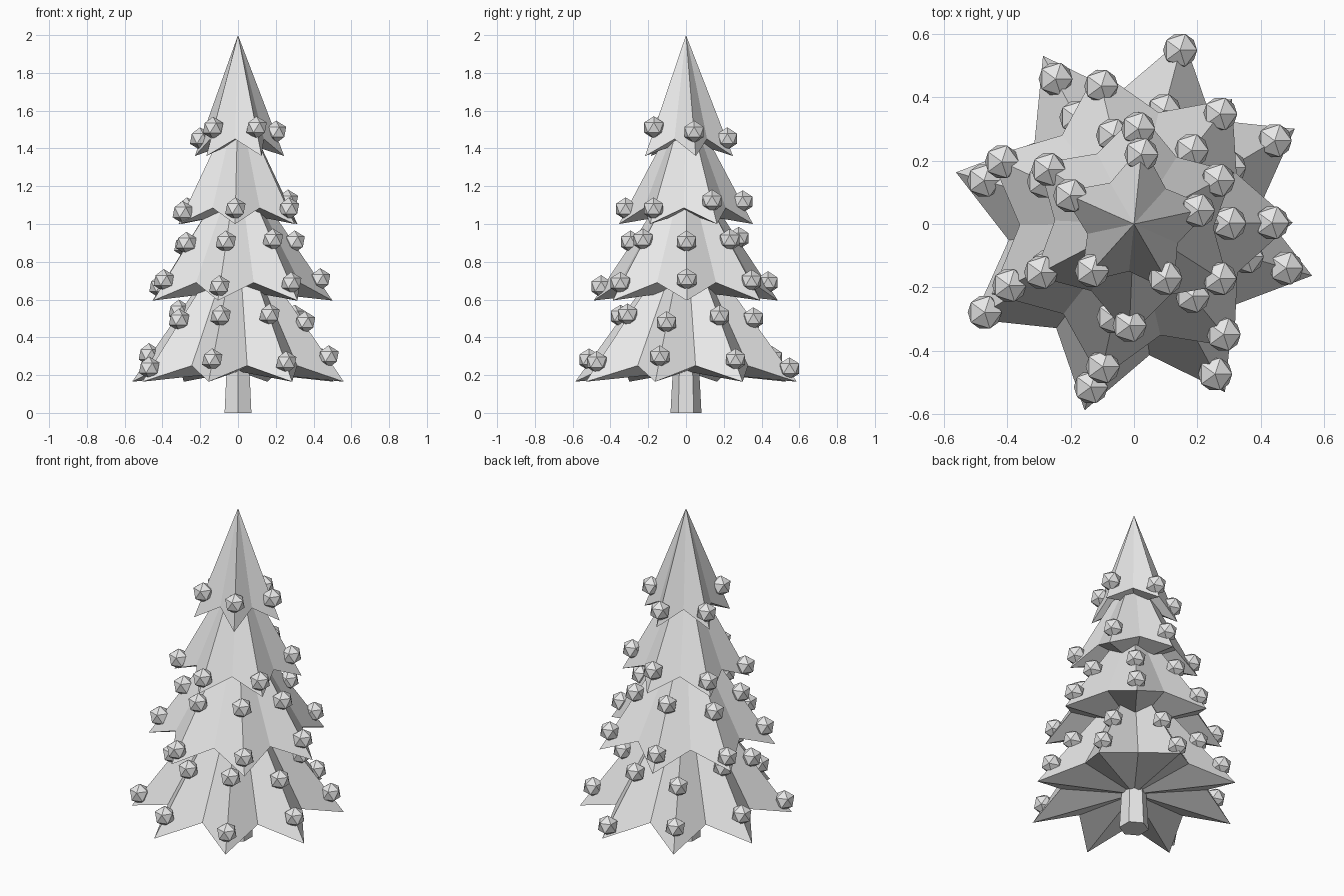
import bpy, bmesh, math
from mathutils import Vector

if "Cube" in bpy.data.objects:
    bpy.data.objects.remove(bpy.data.objects["Cube"])

grey = bpy.data.materials.new("plain_grey")
grey.diffuse_color = (0.8, 0.8, 0.8, 1)
grey.use_nodes = True
grey.node_tree.nodes["Principled BSDF"].inputs["Base Color"].default_value = grey.diffuse_color


def add_object(name, bm):
    bmesh.ops.recalc_face_normals(bm, faces=bm.faces)
    mesh = bpy.data.meshes.new(name)
    bm.to_mesh(mesh)
    bm.free()
    mesh.materials.append(grey)
    obj = bpy.data.objects.new(name, mesh)
    bpy.context.collection.objects.link(obj)
    return obj


def polar(r, angle, z, sx=1.0, sy=1.0):
    return Vector((r * math.cos(angle) * sx, r * math.sin(angle) * sy, z))


# Star-shaped tier: pointed tips alternate with raised notches
def foliage_tier(name, points, phase, apex, tip, notch, under, sx, sy):
    bm = bmesh.new()
    top = bm.verts.new((0, 0, apex))
    bottom = bm.verts.new((0, 0, under))
    rim = []
    for i in range(points * 2):
        r, z = notch if i % 2 else tip
        angle = math.radians(phase) + math.pi * i / points
        rim.append(bm.verts.new(polar(r, angle, z, sx, sy)))
    for i, a in enumerate(rim):
        b = rim[(i + 1) % len(rim)]
        bm.faces.new((top, a, b))
        bm.faces.new((bottom, b, a))
    add_object(name, bm)


# Faceted baubles resting on the ridge lines, one per tip
def bauble_row(name, radii, phase, apex, tip, sx, sy):
    bm = bmesh.new()
    for i, r in enumerate(radii):
        angle = math.radians(phase + 360 * i / len(radii))
        z = tip[1] + (apex - tip[1]) * (1 - r / tip[0]) + 0.015
        ball = bmesh.ops.create_icosphere(bm, subdivisions=1, radius=0.06)
        bmesh.ops.translate(bm, verts=ball["verts"], vec=polar(r, angle, z, sx, sy))
    add_object(name, bm)


# name, points, phase, apex z, tip (r, z), notch (r, z), underside z, x/y scale, bauble rows
tiers = [
    ("top", 5, 12, 2.0, (0.25, 1.36), (0.15, 1.45), 1.44, 1, 1,
     [(0.206, 0.22, 0.22, 0.198, 0.197)]),
    ("upper", 6, 27.5, 1.67, (0.355, 1.0), (0.25, 1.085), 1.06, 1, 1,
     [(0.298, 0.30, 0.32, 0.33, 0.32, 0.32)]),
    ("middle", 7, 0.5, 1.335, (0.50, 0.595), (0.36, 0.69), 0.65, 1, 1,
     [(0.435, 0.44, 0.446, 0.46, 0.438, 0.46, 0.448),
      (0.30, 0.294, 0.287, 0.314, 0.305, 0.30, 0.293)]),
    ("bottom", 8, 29.5, 0.98, (0.60, 0.165), (0.41, 0.25), 0.22, 0.97, 1.015,
     [(0.525, 0.56, 0.517, 0.505, 0.557, 0.525, 0.535, 0.513),
      (0.355, 0.365, 0.38, 0.335, 0.37, 0.355, 0.35, 0.38)]),
]
for name, points, phase, apex, tip, notch, under, sx, sy, rows in tiers:
    foliage_tier(name + "_foliage", points, phase, apex, tip, notch, under, sx, sy)
    for k, radii in enumerate(rows):
        bauble_row(f"{name}_baubles_{k + 1}", radii, phase, apex, tip, sx, sy)

# Six-sided trunk, slightly narrower at the top
bm = bmesh.new()
rings = [[bm.verts.new(polar(r, math.pi / 6 + math.pi * i / 3, z)) for i in range(6)]
         for r, z in ((0.082, 0), (0.066, 0.3))]
for i in range(6):
    j = (i + 1) % 6
    bm.faces.new((rings[0][i], rings[0][j], rings[1][j], rings[1][i]))
bm.faces.new(rings[0][::-1])
bm.faces.new(rings[1])
add_object("trunk", bm)
